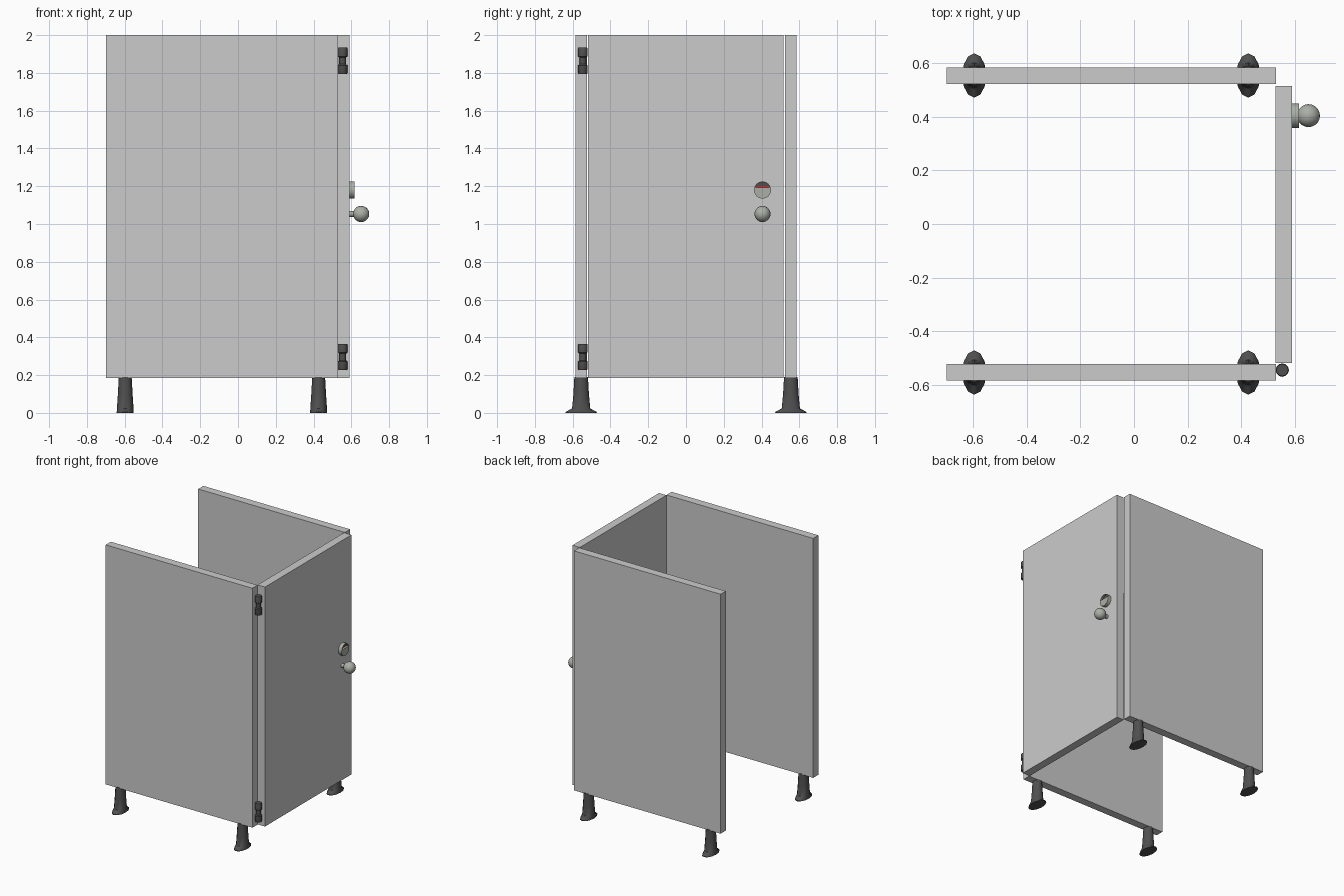
import bpy, bmesh
from math import sin, cos, pi, sqrt, acos

if "Cube" in bpy.data.objects:
    bpy.data.objects.remove(bpy.data.objects["Cube"])


def material(name, rgb):
    m = bpy.data.materials.new(name)
    m.diffuse_color = (*rgb, 1)
    m.use_nodes = True
    m.node_tree.nodes["Principled BSDF"].inputs["Base Color"].default_value = m.diffuse_color
    return m


DARK = material("dark_plastic", (0.08, 0.08, 0.08))
METAL = material("brushed_metal", (0.40, 0.43, 0.38))
RED = material("red_indicator", (0.7, 0.03, 0.02))


def finish(name, bm, mat=None, smooth=None):
    bmesh.ops.recalc_face_normals(bm, faces=bm.faces[:])
    me = bpy.data.meshes.new(name)
    bm.to_mesh(me)
    bm.free()
    ob = bpy.data.objects.new(name, me)
    bpy.context.collection.objects.link(ob)
    if mat:
        me.materials.append(mat)
    if smooth:
        bpy.ops.object.select_all(action='DESELECT')
        ob.select_set(True)
        bpy.context.view_layer.objects.active = ob
        bpy.ops.object.shade_smooth_by_angle(angle=smooth)
    return ob


def box(name, lo, hi, mat=None):
    bm = bmesh.new()
    bmesh.ops.create_cube(bm, size=1)
    for v in bm.verts:
        v.co = [(a + b) / 2 + c * (b - a) for a, b, c in zip(lo, hi, v.co)]
    return finish(name, bm, mat)


def loft(name, rings, loc, mat, sides=12, along_x=False):
    """Stack elliptical rings (height, rx, ry) along z or x."""
    bm = bmesh.new()
    loops = []
    for h, rx, ry in rings:
        pts = [(rx * cos(2 * pi * i / sides), ry * sin(2 * pi * i / sides)) for i in range(sides)]
        loops.append([bm.verts.new((h, a, b) if along_x else (a, b, h)) for a, b in pts])
    for a, b in zip(loops, loops[1:]):
        for i in range(sides):
            j = (i + 1) % sides
            bm.faces.new((a[i], a[j], b[j], b[i]))
    bm.faces.new(loops[0])
    bm.faces.new(loops[-1])
    ob = finish(name, bm, mat, smooth=0.6)
    ob.location = loc
    return ob


def segment(name, r, z0, x0, x1, loc, mat=None):
    """Part of a disc above height z0, extruded along x."""
    half = acos(z0 / r)
    pts = [(r * sin(-half + 2 * half * i / 8), r * cos(-half + 2 * half * i / 8)) for i in range(9)]
    bm = bmesh.new()
    f = bm.faces.new([bm.verts.new((x0, y, z)) for y, z in pts])
    ext = bmesh.ops.extrude_face_region(bm, geom=[f])
    for v in ext["geom"]:
        if isinstance(v, bmesh.types.BMVert):
            v.co.x = x1
    ob = finish(name, bm, mat)
    ob.location = loc
    return ob


# Side panels and door
box("front_panel", (-0.70, -0.585, 0.185), (0.53, -0.523, 2))
box("back_panel", (-0.70, 0.523, 0.185), (0.53, 0.585, 2))
box("door", (0.528, -0.52, 0.185), (0.59, 0.516, 2))

# Flared feet
foot = [(0, 0.045, 0.083), (0.005, 0.045, 0.082), (0.024, 0.044, 0.048),
        (0.10, 0.039, 0.041), (0.19, 0.034, 0.036)]
for side, y in (("front", -0.555), ("back", 0.555)):
    for end, x in (("left", -0.597), ("right", 0.427)):
        loft(f"foot_{side}_{end}", foot, (x, y, 0), DARK)

# Hinges: two knuckles with a narrow waist
hinge = [(-0.07, 0.022, 0.022), (-0.064, 0.025, 0.025), (-0.024, 0.025, 0.025),
         (-0.018, 0.018, 0.018), (0.018, 0.018, 0.018), (0.024, 0.025, 0.025),
         (0.064, 0.025, 0.025), (0.07, 0.022, 0.022)]
for name, z in (("lower_hinge", 0.296), ("upper_hinge", 1.864)):
    loft(name, hinge, (0.554, -0.546, z), DARK)

# Door knob: stem and ball
loft("knob_stem", [(0.585, 0.016, 0.016), (0.625, 0.014, 0.014)], (0, 0.405, 1.053), METAL, along_x=True)
bm = bmesh.new()
bmesh.ops.create_uvsphere(bm, u_segments=16, v_segments=10, radius=0.043)
knob = finish("knob_ball", bm, METAL, smooth=0.8)
knob.rotation_euler.y = pi / 2
knob.location = (0.652, 0.405, 1.053)

# Lock disc with a recessed indicator window
at = (0, 0.405, 1.18)
lock = loft("lock_disc", [(0.585, 0.046, 0.046), (0.617, 0.046, 0.046)], at, METAL, sides=16, along_x=True)
cutter = segment("window_cutter", 0.041, 0.012, 0.599, 0.63, at)
cutter.hide_render = True
cutter.hide_set(True)
cut = lock.modifiers.new("window", 'BOOLEAN')
cut.operation = 'DIFFERENCE'
cut.object = cutter
segment("indicator_shade", 0.041, 0.020, 0.595, 0.604, at, DARK)
box("red_indicator", (0.595, 0.405 - 0.034, 1.19), (0.602, 0.405 + 0.034, 1.201), RED)
